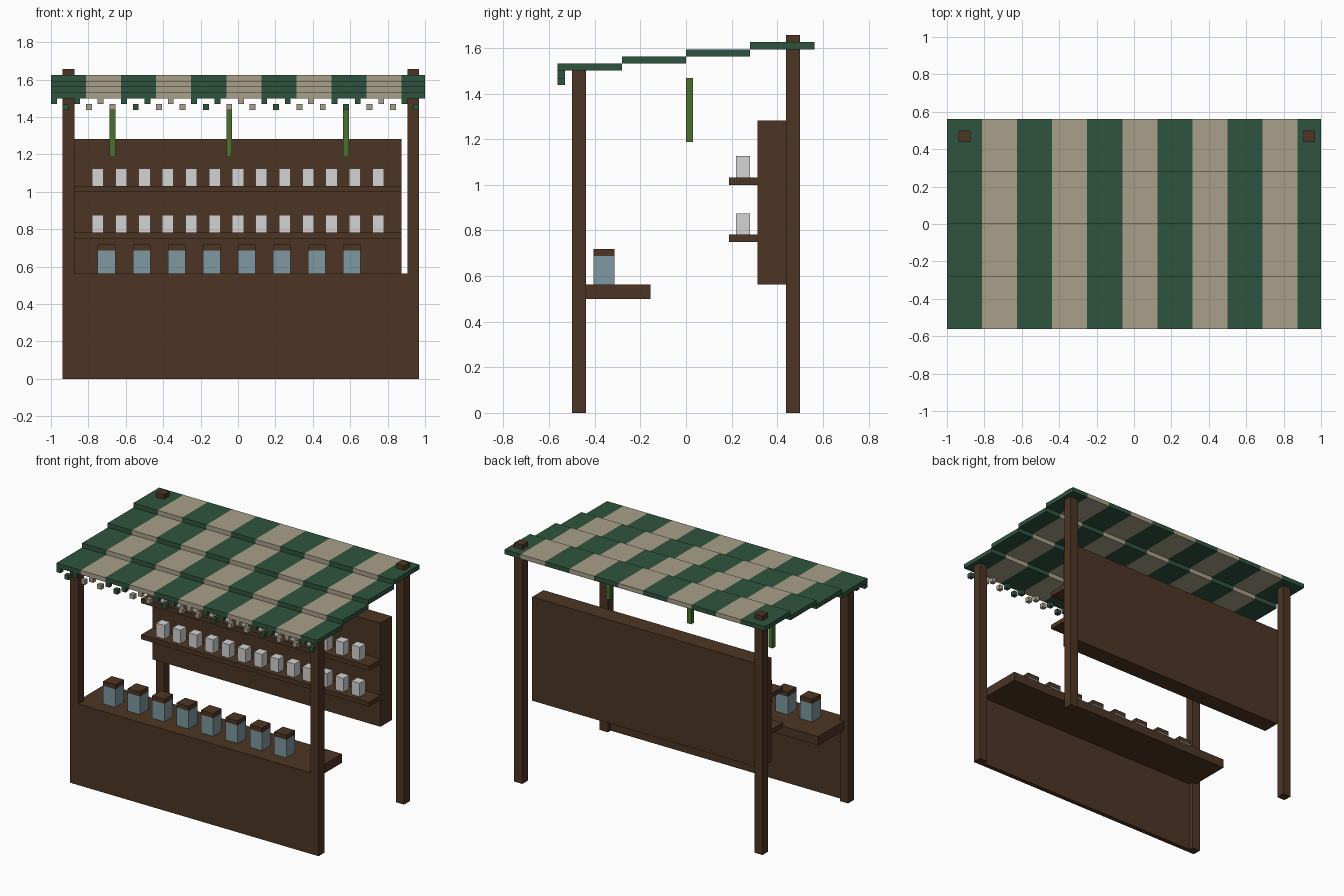
import bpy, bmesh
from mathutils import Matrix, Vector

if "Cube" in bpy.data.objects:
    bpy.data.objects.remove(bpy.data.objects["Cube"])

U = 1 / 32  # block size: every part sits on this grid


def material(name, rgb):
    m = bpy.data.materials.new(name)
    lin = [((c / 255 + 0.055) / 1.055) ** 2.4 for c in rgb]
    m.diffuse_color = (*lin, 1)
    m.use_nodes = True
    m.node_tree.nodes["Principled BSDF"].inputs["Base Color"].default_value = m.diffuse_color
    return m


wood = material("dark_wood", (77, 53, 36))
green = material("awning_green", (47, 84, 63))
beige = material("awning_beige", (169, 160, 138))
glass = material("jar_blue", (126, 152, 161))
white = material("cup_white", (212, 212, 212))
leaf = material("plant_green", (74, 112, 46))


def add_box(bm, x0, x1, y0, y1, z0, z1):
    size = Vector((x1 - x0, y1 - y0, z1 - z0)) * U
    mid = Vector((x0 + x1, y0 + y1, z0 + z1)) * U / 2
    bmesh.ops.create_cube(bm, size=1, matrix=Matrix.Translation(mid) @ Matrix.Diagonal((*size, 1)))


def finish(name, bm, mats):
    me = bpy.data.meshes.new(name)
    bm.to_mesh(me)
    bm.free()
    for m in mats:
        me.materials.append(m)
    ob = bpy.data.objects.new(name, me)
    bpy.context.collection.objects.link(ob)
    return ob


def box(name, mat, *dims):
    bm = bmesh.new()
    add_box(bm, *dims)
    return finish(name, bm, [mat])


def paint_stripes(bm):
    # alternate colours every six blocks from the left edge
    for f in bm.faces:
        x = f.calc_center_bounds().x
        f.material_index = int((x / U + 32) // 6) % 2


# posts
for side, x in (("left", -30), ("right", 29)):
    box(f"front_post_{side}", wood, x, x + 2, -16, -14, 0, 48)
    box(f"back_post_{side}", wood, x, x + 2, 14, 16, 0, 53)

# counter
box("front_panel", wood, -28, 29, -16, -15, 0, 18)
box("counter_top", wood, -29, 29, -15, -5, 16, 18)

# back board with two shelves of cups
box("back_board", wood, -28, 28, 10, 14, 18, 41)
for row, z in (("lower", 24), ("upper", 32)):
    box(f"shelf_{row}", wood, -28, 28, 6, 10, z, z + 1)
    for i in range(13):
        x = -25 + 4 * i
        box(f"cup_{row}_{i + 1}", white, x, x + 2, 7, 9, z + 1, z + 4)

# lidded jars on the counter
for i in range(8):
    x = -24 + 6 * i
    box(f"jar_{i + 1}", glass, x, x + 3, -13, -10, 18, 22)
    box(f"jar_lid_{i + 1}", wood, x, x + 3, -13, -10, 22, 23)

# hanging plants
for i in range(3):
    x = -22 + 20 * i
    box(f"hanging_plant_{i + 1}", leaf, x, x + 1, 0, 1, 38, 47)

# stepped awning slabs, cut at the stripe borders
for i in range(4):
    bm = bmesh.new()
    y = -18 + 9 * i
    add_box(bm, -32, 32, y, y + 9, 48 + i, 49 + i)
    for cut in range(-26, 32, 6):
        bmesh.ops.bisect_plane(bm, geom=bm.verts[:] + bm.edges[:] + bm.faces[:],
                               plane_co=(cut * U, 0, 0), plane_no=(1, 0, 0))
    paint_stripes(bm)
    finish(f"awning_step_{i + 1}", bm, [green, beige])

# fringe of small blocks under the front edge
bm = bmesh.new()
for x in range(-32, 32, 4):
    add_box(bm, x, x + 1, -18, -17, 47, 48)
    add_box(bm, x + 2, x + 3, -18, -17, 46, 47)
# colour each block by its own column so side faces match
for f in bm.faces:
    x = (f.calc_center_median().x - f.normal.x * U / 2) / U if abs(f.normal.x) > 0.5 else f.calc_center_median().x / U
    f.material_index = int((x + 32) // 6) % 2
finish("awning_fringe", bm, [green, beige])
